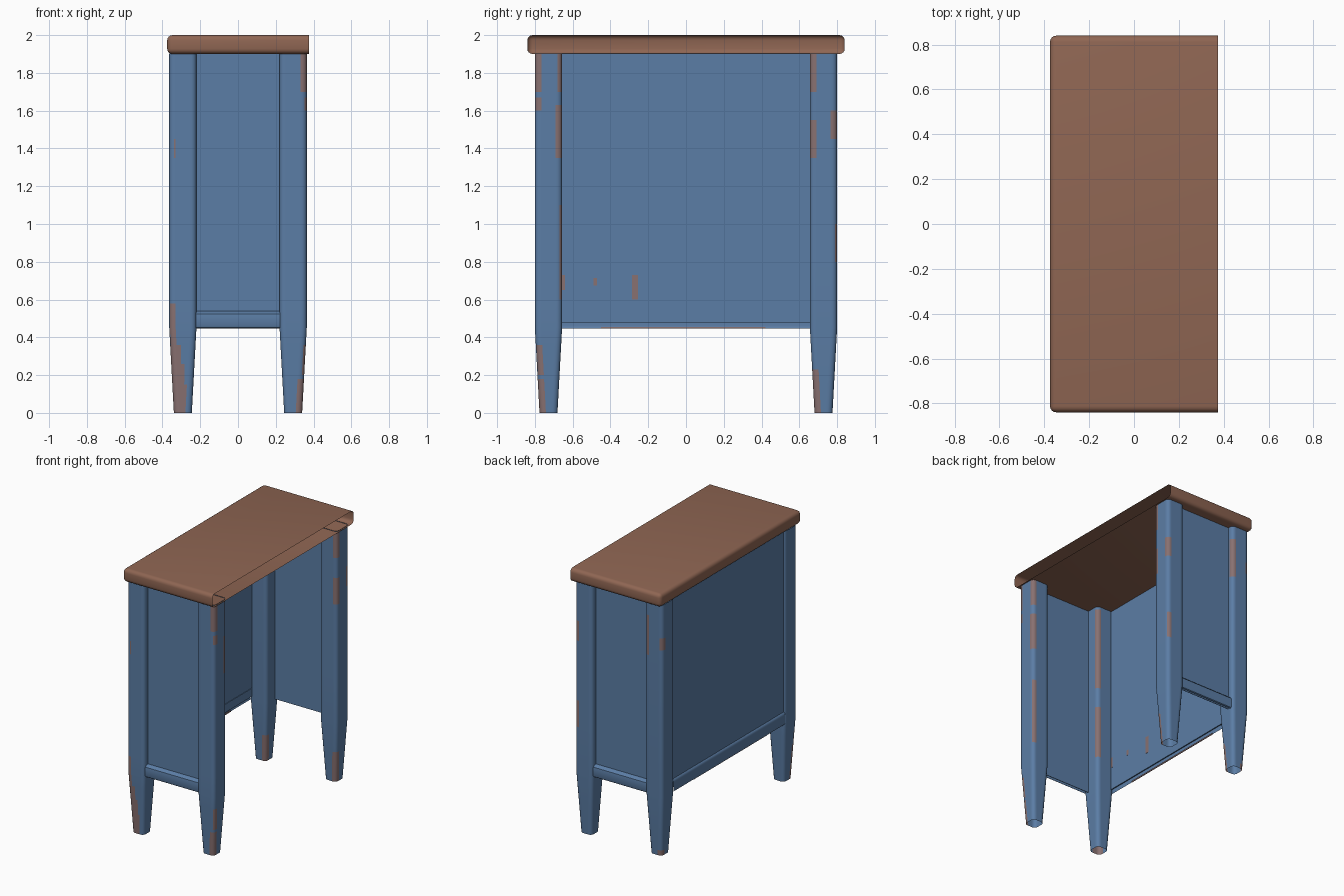
import bpy, bmesh, math
from mathutils import Vector

if "Cube" in bpy.data.objects:
    bpy.data.objects.remove(bpy.data.objects["Cube"])


def material(name, rgb):
    m = bpy.data.materials.new(name)
    m.diffuse_color = (*rgb, 1)
    m.use_nodes = True
    m.node_tree.nodes["Principled BSDF"].inputs["Base Color"].default_value = m.diffuse_color
    return m


BLUE = material("blue paint", (0.105, 0.206, 0.379))
WOOD = material("brown wood", (0.275, 0.132, 0.086))
WORN = material("worn paint", (0.25, 0.165, 0.165))


def finish(bm, name, mats, recalc=True):
    if recalc:
        bmesh.ops.recalc_face_normals(bm, faces=bm.faces)
    me = bpy.data.meshes.new(name)
    bm.to_mesh(me)
    bm.free()
    ob = bpy.data.objects.new(name, me)
    bpy.context.collection.objects.link(ob)
    for m in mats:
        me.materials.append(m)
    bpy.ops.object.select_all(action='DESELECT')
    ob.select_set(True)
    bpy.context.view_layer.objects.active = ob
    bpy.ops.object.shade_smooth_by_angle(angle=math.radians(35))
    return ob


def box_bm(lo, hi, bevel=0, segments=1):
    bm = bmesh.new()
    bmesh.ops.create_cube(bm, size=1)
    lo, hi = Vector(lo), Vector(hi)
    for v in bm.verts:
        v.co = Vector(((a + b) / 2 + c * (b - a) for a, b, c in zip(lo, hi, v.co)))
    if bevel:
        bmesh.ops.bevel(bm, geom=bm.edges[:], offset=bevel, segments=segments,
                        profile=0.5, affect='EDGES')
    return bm


def box(name, lo, hi, mat=BLUE):
    return finish(box_bm(lo, hi), name, [mat])


def strip(name, profile, length, place):
    """Sweep an open (out, z) profile along a straight length."""
    bm = bmesh.new()
    rows = [[bm.verts.new(place(t, o, z)) for t in (-length, length)]
            for o, z in profile]
    for a, b in zip(rows, rows[1:]):
        bm.faces.new((a[0], a[1], b[1], b[0]))
    return finish(bm, name, [BLUE])


# Rounded hollow table top, cut open at the +x side
bm = box_bm((-0.375, -0.84, 1.9), (0.6, 0.84, 2.0), 0.028, 4)
bmesh.ops.bisect_plane(bm, geom=bm.verts[:] + bm.edges[:] + bm.faces[:],
                       plane_co=(0.375, 0, 0), plane_no=(1, 0, 0), clear_outer=True)
finish(bm, "top", [WOOD], recalc=False)


# Tapered legs with rounded corners, open at both ends
def ring(half, r=0.025, flat=0.009):
    pts = []
    c = half - r
    for k in range(4):
        corner = [(half, c - flat)]
        for i in range(4):
            a = math.radians(30 * i)
            corner.append((c + r * math.cos(a), c + r * math.sin(a)))
        side = c - flat
        corner += [(side, half), (side / 3, half), (-side / 3, half)]
        for x, y in corner:
            for _ in range(k):
                x, y = -y, x
            pts.append((x, y))
    return pts


FOOT = (0.36, 0.26, 0.15)  # stepped wear across the front of one foot


def leg(name, sx, sy, wear):
    # wear: (corner, z0, z1, first segment), corners anticlockwise from +x+y
    levels = sorted({0, 0.45, 1.903} | {z for w in wear for z in w[1:3]})
    bm = bmesh.new()
    rings = []
    for z in levels:
        half = 0.0475 + 0.0245 * min(z / 0.45, 1)
        rings.append([bm.verts.new((sx * 0.292 + x, sy * 0.728 + y, z))
                      for x, y in ring(half)])
    n = len(rings[0])
    for j in range(len(levels) - 1):
        zm = (levels[j] + levels[j + 1]) / 2
        for i in range(n):
            f = bm.faces.new((rings[j][i], rings[j][(i + 1) % n],
                              rings[j + 1][(i + 1) % n], rings[j + 1][i]))
            corner, seg = i // 8, i % 8
            if seg < 5:
                worn = any(c == corner and a < zm < b and seg >= s
                           for c, a, b, s in wear)
            else:
                worn = (sx, sy) == (-1, -1) and corner == 2 and zm < FOOT[seg - 5]
            f.material_index = int(worn)
    finish(bm, name, [BLUE, WORN])


leg("leg_front_left", -1, -1, [(2, 0, 0.15, 0), (2, 0.15, 0.26, 0), (2, 0.26, 0.36, 1),
                               (2, 0.36, 0.58, 2), (2, 1.35, 1.45, 4),
                               (0, 0.7, 1.1, 1), (0, 1.25, 1.88, 1)])
leg("leg_front_right", 1, -1, [(0, 0.6, 1.1, 2), (0, 1.35, 1.63, 0), (0, 1.7, 1.9, 1),
                               (3, 0.0, 0.04, 0), (3, 0.04, 0.18, 0), (3, 0.2, 0.36, 2),
                               (3, 1.6, 1.67, 2), (3, 1.7, 1.9, 0)])
leg("leg_back_right", 1, 1, [(3, 0, 0.23, 0), (3, 1.35, 1.55, 0), (3, 1.7, 1.9, 0),
                             (0, 1.45, 1.6, 0), (0, 0.8, 1.0, 2)])
leg("leg_back_left", -1, 1, [(3, 0, 0.2, 0), (3, 1.7, 1.9, 0), (0, 1.5, 1.8, 0),
                             (1, 1.56, 1.65, 1), (1, 0, 0.04, 0)])

# Lower rail outline: rounded top and bottom, open underneath
RAIL = [(0, 0.539), (0.018, 0.534), (0.028, 0.524), (0.03, 0.51),
        (0.03, 0.462), (0.026, 0.452), (0.018, 0.447)]

# Narrow end panels with a raised lower rail on the outside
for s, side in ((-1, "front"), (1, "back")):
    y0, y1 = sorted((s * 0.753, s * 0.757))
    box(side + "_panel", (-0.225, y0, 0.45), (0.225, y1, 1.903))
    strip(side + "_rail", RAIL, 0.225,
          lambda t, o, z: (t, s * (0.757 + o), z))

# Wide side panel, nearly flush with the legs, with its lower rail
box("side_panel", (-0.349, -0.665, 0.475), (-0.345, 0.665, 1.903))
strip("side_rail", RAIL, 0.665, lambda t, o, z: (-0.349 - o * 0.4, t, z))
box("side_rail_inside", (-0.347, -0.665, 0.475), (-0.341, 0.665, 0.537))

# Chipped paint on the inside of the wide panel and along the rail edge
for y, w, z0, z1 in ((-0.27, 0.03, 0.6, 0.73), (-0.48, 0.02, 0.675, 0.715),
                     (-0.652, 0.022, 0.65, 0.73)):
    box("paint_chip", (-0.346, y - w / 2, z0), (-0.343, y + w / 2, z1), WORN)
box("rail_chip", (-0.358, -0.45, 0.446), (-0.353, 0.42, 0.456), WORN)
